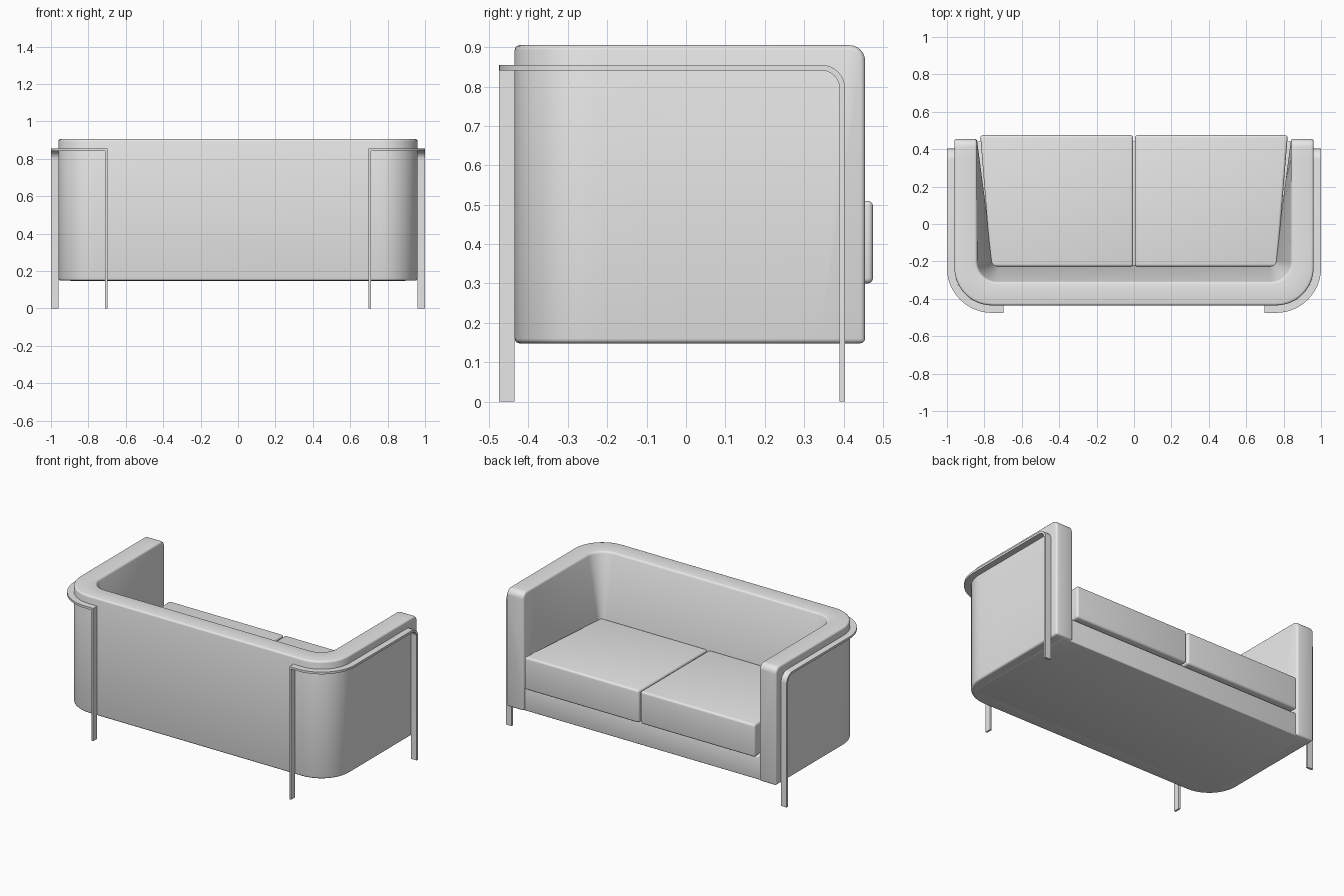
import bpy, bmesh
from math import sin, cos, pi, radians
from mathutils import Vector

if "Cube" in bpy.data.objects:
    bpy.data.objects.remove(bpy.data.objects["Cube"], do_unlink=True)

grey = bpy.data.materials.new("light grey")
grey.use_nodes = True
COLOUR = (0.8, 0.8, 0.8, 1)
grey.diffuse_color = COLOUR
grey.node_tree.nodes["Principled BSDF"].inputs["Base Color"].default_value = COLOUR


def finish(name, bm, bevel, segments=3):
    """Turn a bmesh into a named object with softened edges."""
    bmesh.ops.recalc_face_normals(bm, faces=bm.faces)
    mesh = bpy.data.meshes.new(name)
    bm.to_mesh(mesh)
    bm.free()
    mesh.materials.append(grey)
    ob = bpy.data.objects.new(name, mesh)
    bpy.context.collection.objects.link(ob)
    bpy.ops.object.select_all(action='DESELECT')
    ob.select_set(True)
    bpy.context.view_layer.objects.active = ob
    if bevel:
        mod = ob.modifiers.new("soft edges", 'BEVEL')
        mod.width = bevel
        mod.segments = segments
        mod.limit_method = 'ANGLE'
        mod.angle_limit = radians(40)
        mod.use_clamp_overlap = False
        bpy.ops.object.modifier_apply(modifier=mod.name)
    bpy.ops.object.shade_smooth_by_angle(angle=radians(35))
    return ob


def loft(sections):
    """Skin a list of equal closed sections and cap both ends."""
    bm = bmesh.new()
    rings = [[bm.verts.new(p) for p in s] for s in sections]
    for a, b in zip(rings, rings[1:]):
        for i in range(len(a)):
            j = (i + 1) % len(a)
            bm.faces.new((a[i], a[j], b[j], b[i]))
    bm.faces.new(rings[0])
    bm.faces.new(rings[-1])
    return bm


def arm_path(x_front, cx, cy, r, front=0.455, straight=6, turn=12):
    """Plan line from an arm's front end back and round the rear corner."""
    a, b = Vector((x_front, front)), Vector((cx + r, cy))
    pts = [a.lerp(b, i / straight) for i in range(straight)]
    for i in range(turn + 1):
        t = i / turn * pi / 2
        pts.append(Vector((cx + r * cos(t), cy - r * sin(t))))
    return pts


# Upholstered shell: arms and back in one U, sloping inward down to the seat
BOTTOM, TOP, SEAT = 0.148, 0.905, 0.47
outer = arm_path(0.96, 0.76, -0.235, 0.2)
lip = arm_path(0.84, 0.73, -0.2, 0.11)
inner = arm_path(0.84, 0.725, -0.19, 0.03)
half = [[(*o, BOTTOM), (*o, TOP), (*l, TOP), (*n, SEAT), (*n, BOTTOM)]
        for o, l, n in zip(outer, lip, inner)]
other = [[(-x, y, z) for x, y, z in s] for s in reversed(half)]
bm = loft(half + other)
# Larger rounding where each arm's top meets its front end
ends = [e for e in bm.edges
        if all(v.co.y > 0.45 and v.co.z > 0.9 for v in e.verts)]
bmesh.ops.bevel(bm, geom=ends, offset=0.04, segments=6, profile=0.5,
                affect='EDGES')
finish("arms_and_back", bm, 0.012)


def block(outline, z0, z1):
    return loft([[(x, y, z) for x, y in outline] for z in (z0, z1)])


# Seat base between the arms
base = [(0.9, 0.442), (0.9, -0.35), (-0.9, -0.35), (-0.9, 0.442)]
finish("seat_base", block(base, BOTTOM - 0.001, 0.295), 0.006)

# Pair of tapered seat cushions
for side, label in ((1, "left"), (-1, "right")):
    plan = [(0.005, 0.475), (0.822, 0.475), (0.765, -0.228), (0.005, -0.228)]
    plan = [(side * x, y) for x, y in plan]
    finish(label + "_seat_cushion", block(plan, 0.3, 0.51), 0.014, 4)

# Flat metal rails: front leg, bend, run along the arm, corner, rear leg
RAIL_TOP, THICK, X_IN, X_OUT = 0.855, 0.014, 0.96, 1.0
for side, label in ((1, "left"), (-1, "right")):
    secs = []

    def front_section(y0, z0, y1, z1):
        secs.append([(X_IN, y0, z0), (X_OUT, y0, z0),
                     (X_OUT, y1, z1), (X_IN, y1, z1)])

    front_section(0.404, 0, 0.404 - THICK, 0)
    r = 0.06
    for i in range(9):
        t = i / 8 * pi / 2
        cy, cz, s = 0.404 - r, RAIL_TOP - r, r - THICK
        front_section(cy + r * cos(t), cz + r * sin(t),
                      cy + s * cos(t), cz + s * sin(t))
    for i in range(17):
        t = i / 16 * pi / 2
        p, q = [(0.76 + k * cos(t), -0.235 - k * sin(t)) for k in (0.2, 0.24)]
        low = RAIL_TOP - THICK
        secs.append([(*p, RAIL_TOP), (*q, RAIL_TOP), (*q, low), (*p, low)])
    for z0, z1 in ((RAIL_TOP, RAIL_TOP - THICK), (0, 0)):
        secs.append([(0.699, -0.435, z0), (0.699, -0.475, z0),
                     (0.711, -0.475, z1), (0.711, -0.435, z1)])
    secs = [[(side * x, y, z) for x, y, z in s] for s in secs]
    finish(label + "_leg_rail", loft(secs), 0)
